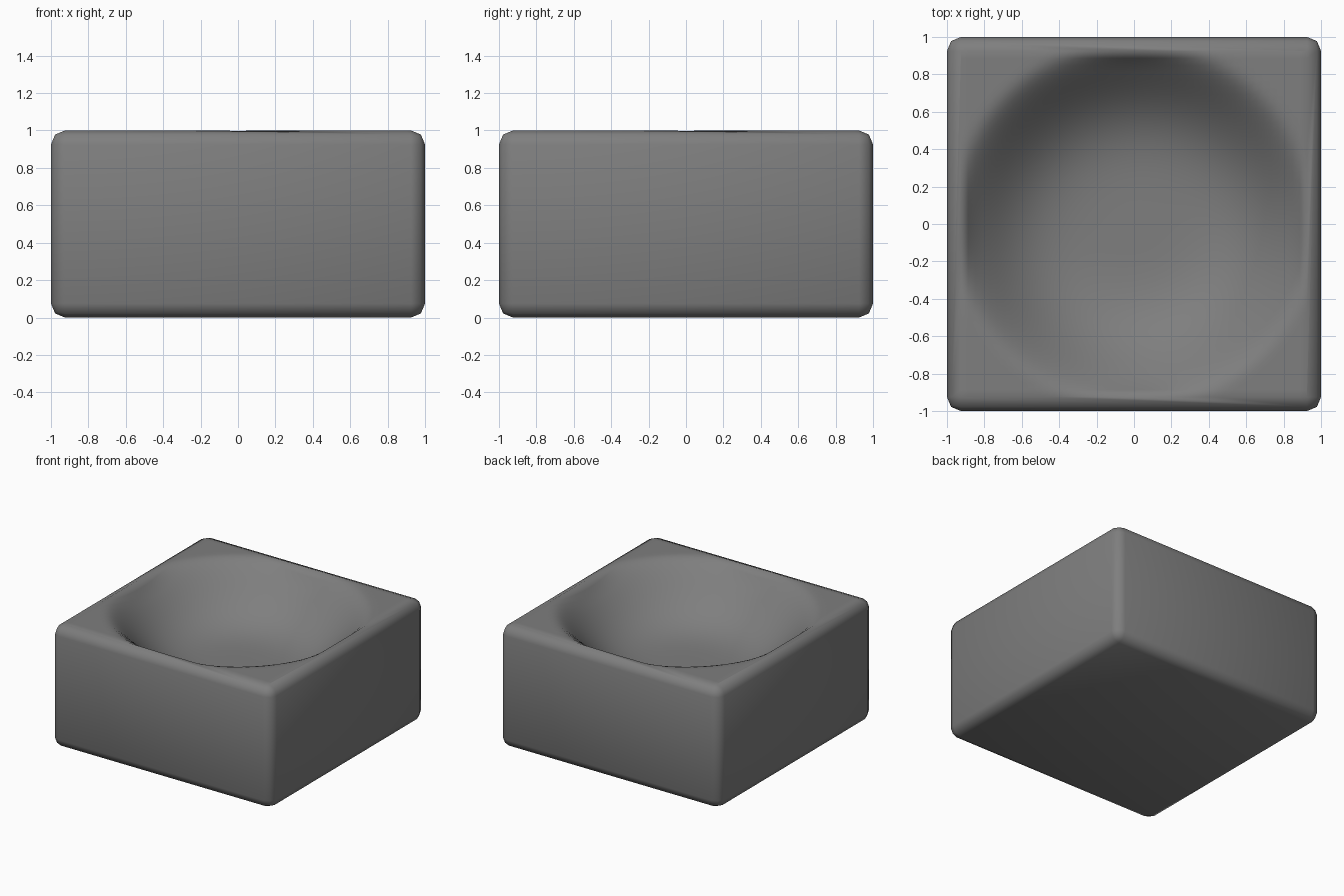
import bpy, bmesh, math

if "Cube" in bpy.data.objects:
    bpy.data.objects.remove(bpy.data.objects["Cube"])

BEVEL = 0.075        # rounded box edges
BOWL_R = 1.0         # where the hollow starts
DEPTH = 0.41         # depth at the middle
FLAT = 1.0 - BEVEL   # half width of the flat top


def hollow_depth(x, y):
    """Broad bowl with a soft lip; it fades out at the border of the top."""
    r = min(math.hypot(x, y) / BOWL_R, 1.0)
    border = min(1.0, (FLAT - max(abs(x), abs(y))) / 0.05 + 0.05)
    return DEPTH * (1.0 - r ** 4) ** 2 * border


# Rounded block
bm = bmesh.new()
bmesh.ops.create_cube(bm, size=2.0)
for v in bm.verts:
    v.co.z = (v.co.z + 1.0) / 2.0
bmesh.ops.bevel(bm, geom=list(bm.edges), offset=BEVEL, segments=2,
                profile=0.5, affect='EDGES')

# Fine grid on the top face, pressed down into a round hollow
bm.normal_update()
top = max(bm.faces, key=lambda f: f.calc_center_median().z)
bmesh.ops.subdivide_edges(bm, edges=list(top.edges), cuts=47, use_grid_fill=True)
for v in bm.verts:
    if v.co.z > 0.9999:
        v.co.z -= hollow_depth(v.co.x, v.co.y)

bmesh.ops.recalc_face_normals(bm, faces=bm.faces)
for f in bm.faces:
    f.smooth = True

mesh = bpy.data.meshes.new("hollowed_block")
bm.to_mesh(mesh)
bm.free()

# Single grey colour
grey = bpy.data.materials.new("stone grey")
grey.diffuse_color = (0.21, 0.21, 0.21, 1.0)
grey.use_nodes = True
grey.node_tree.nodes["Principled BSDF"].inputs["Base Color"].default_value = grey.diffuse_color
mesh.materials.append(grey)

block = bpy.data.objects.new("hollowed_block", mesh)
bpy.context.collection.objects.link(block)
